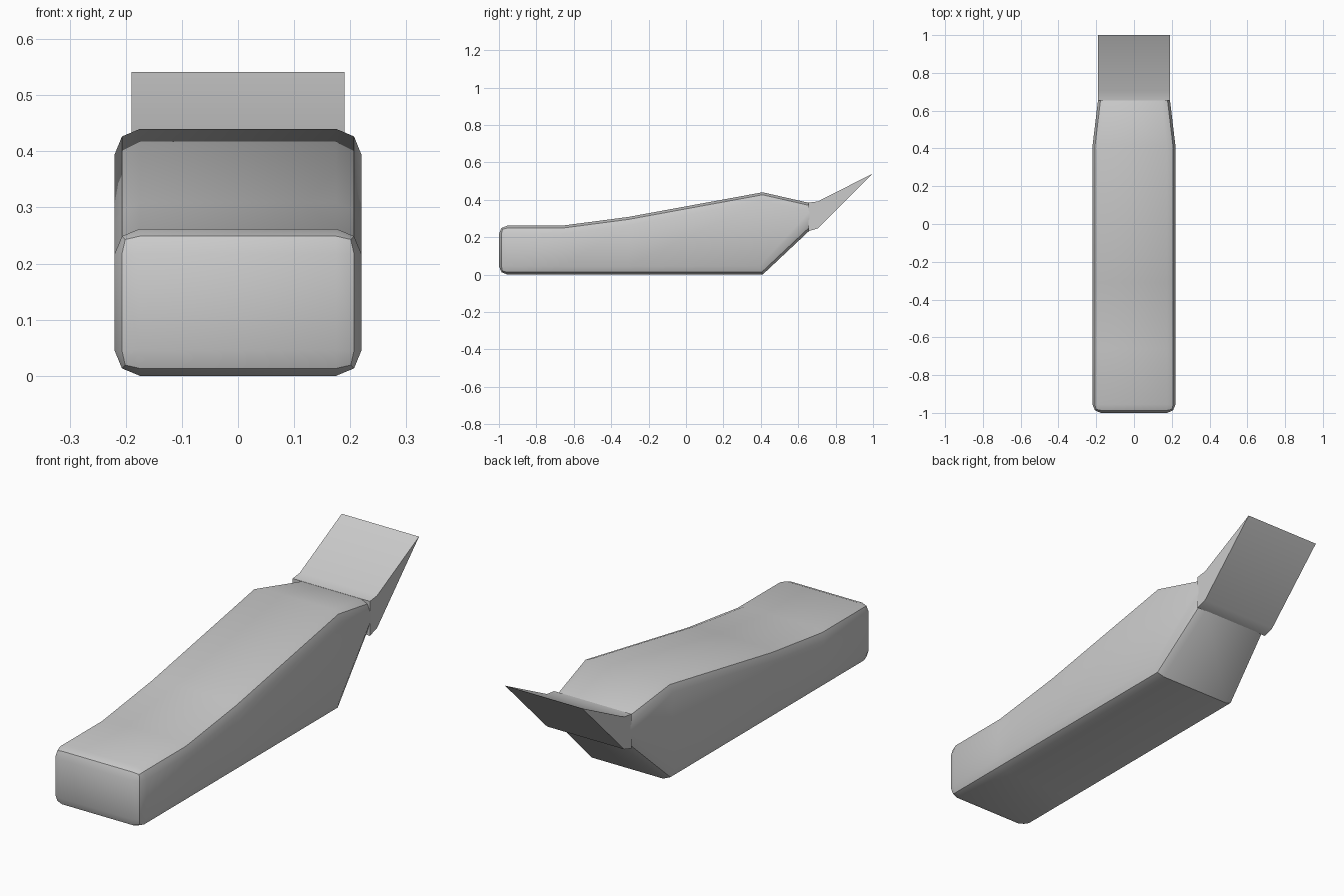
import bpy, bmesh, math

if "Cube" in bpy.data.objects:
    bpy.data.objects.remove(bpy.data.objects["Cube"])


def loft(name, stations):
    """Closed box-section loft from (y, half width, bottom z, top z) stations."""
    bm = bmesh.new()
    rings = [[bm.verts.new(p) for p in
              ((-w, y, b), (w, y, b), (w, y, t), (-w, y, t))]
             for y, w, b, t in stations]
    for a, c in zip(rings, rings[1:]):
        for i in range(4):
            j = (i + 1) % 4
            bm.faces.new((a[i], a[j], c[j], c[i]))
    bm.faces.new(rings[0])
    bm.faces.new(rings[-1])
    bmesh.ops.remove_doubles(bm, verts=bm.verts, dist=1e-5)
    bmesh.ops.recalc_face_normals(bm, faces=bm.faces)
    return bm


def finish(name, bm):
    mesh = bpy.data.meshes.new(name)
    bm.to_mesh(mesh)
    bm.free()
    ob = bpy.data.objects.new(name, mesh)
    bpy.context.collection.objects.link(ob)
    bpy.ops.object.select_all(action='DESELECT')
    ob.select_set(True)
    bpy.context.view_layer.objects.active = ob
    bpy.ops.object.shade_smooth_by_angle(angle=math.radians(35))
    return ob


# Main body: long block rising to a hump, tapering at the back
body = loft("body", [
    (-1.0, 0.22, 0.0, 0.262), (-0.66, 0.22, 0.0, 0.262),
    (-0.31, 0.22, 0.0, 0.308), (0.41, 0.22, 0.0, 0.44),
    (0.66, 0.19, 0.235, 0.383)])


def rounded(e):
    a, b = (v.co for v in e.verts)
    front = a.y < -0.99 and b.y < -0.99
    lengthwise = abs(a.y - b.y) > 0.1
    return front or lengthwise


# Round the lengthwise and front edges
bmesh.ops.bevel(body, geom=[e for e in body.edges if rounded(e)],
                offset=0.045, offset_type='OFFSET', segments=2,
                profile=0.5, affect='EDGES', clamp_overlap=True)
finish("body", body)

# Tail: short neck, then a wedge running to a sharp raised edge
tail = loft("tail", [
    (0.655, 0.19, 0.232, 0.385), (0.705, 0.19, 0.247, 0.391),
    (1.0, 0.19, 0.541, 0.541)])
# Drop the collapsed end face at the sharp edge
bmesh.ops.dissolve_degenerate(tail, dist=1e-5, edges=tail.edges)
finish("tail", tail)
